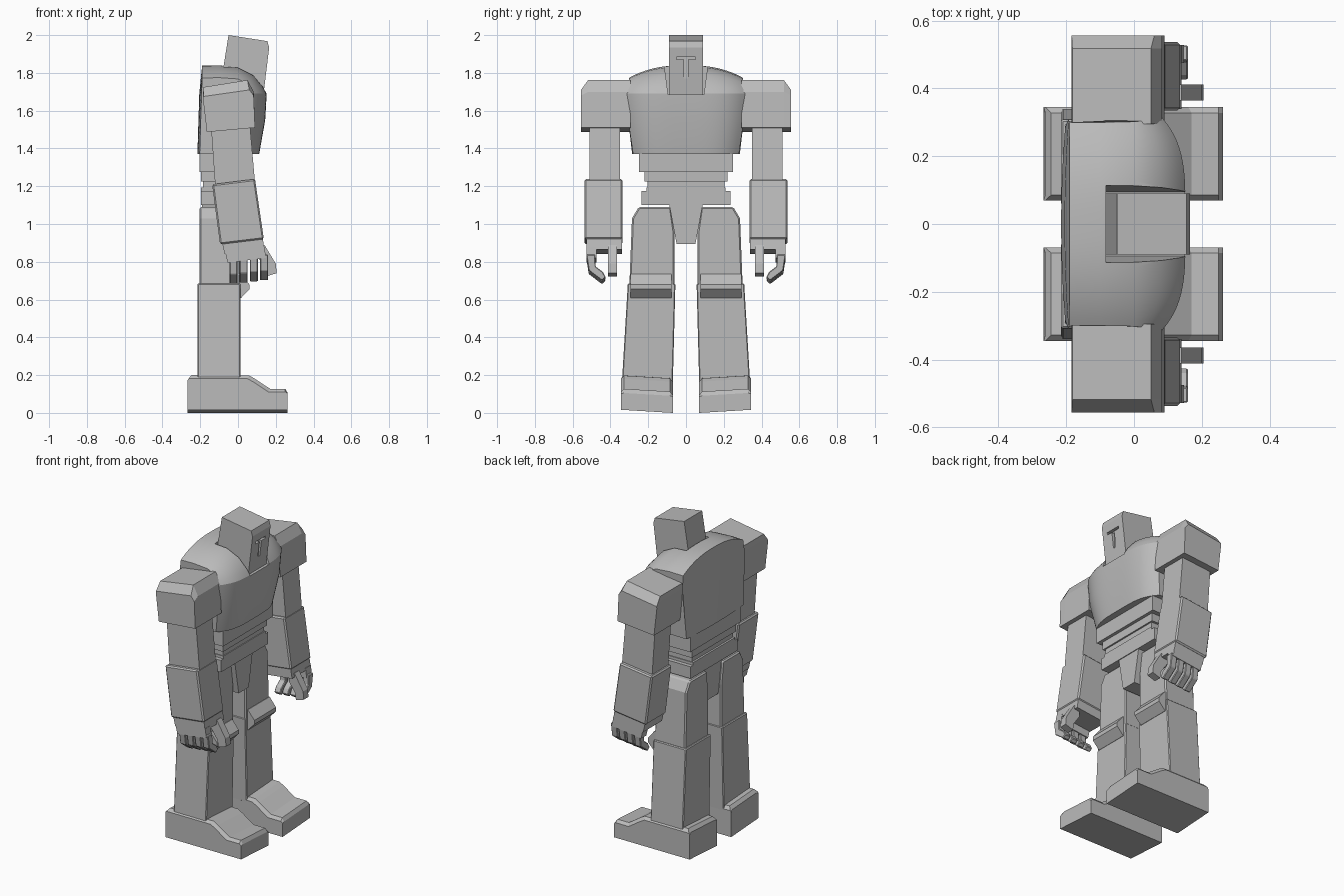
import bpy, bmesh, math

grey = bpy.data.materials.new("plain grey")
grey.diffuse_color = (0.5, 0.5, 0.5, 1)


def loft(name, rings, bevel=0.0):
    """Bridge closed rings of equal length and cap both ends."""
    bm = bmesh.new()
    vs = [[bm.verts.new(p) for p in r] for r in rings]
    n = len(rings[0])
    for a, b in zip(vs, vs[1:]):
        for i in range(n):
            j = (i + 1) % n
            bm.faces.new((a[i], a[j], b[j], b[i]))
    bm.faces.new(vs[0])
    bm.faces.new(vs[-1])
    bmesh.ops.recalc_face_normals(bm, faces=bm.faces)
    me = bpy.data.meshes.new(name)
    bm.to_mesh(me)
    bm.free()
    me.materials.append(grey)
    ob = bpy.data.objects.new(name, me)
    bpy.context.collection.objects.link(ob)
    if bevel:
        m = ob.modifiers.new("bevel", 'BEVEL')
        m.width, m.segments = bevel, 1
        m.limit_method = 'ANGLE'
    return ob


def slab(name, prof, y0, y1, bevel=0.0):
    """Extrude an x-z profile along y."""
    return loft(name, [[(x, y, z) for x, z in prof] for y in (y0, y1)], bevel)


def box(name, x0, x1, y0, y1, z0, z1, bevel=0.0):
    return slab(name, [(x0, z0), (x1, z0), (x1, z1), (x0, z1)], y0, y1, bevel)


def front_slab(name, prof, x0, x1, bevel=0.0):
    """Extrude a y-z profile along x."""
    return loft(name, [[(x, y, z) for y, z in prof] for x in (x0, x1)], bevel)


def cut(ob, cutter):
    cutter.hide_render = True
    cutter.hide_viewport = True
    m = ob.modifiers.new("cut", 'BOOLEAN')
    m.operation, m.object, m.solver = 'DIFFERENCE', cutter, 'EXACT'


# Chest: x-z profile swept across the width, rounded at front and shoulders
rings = []
N = 28
for k in range(N + 1):
    t = -1 + 2 * k / N
    a = abs(t)
    zt = 1.838 - 0.065 * a ** 2.5
    rise = zt - 1.69
    f = 0.152 - 0.07 * a ** 4
    bow = 0.012 * a * a
    prof = [(-0.215 + bow, 1.37, 0.285), (-0.205 + bow, 1.69, 0.312),
            (-0.19, zt, 0.300), (-0.1, zt + 0.002, 0.300), (0.0, zt - 0.005, 0.302),
            (f * 0.53, 1.69 + rise * 0.68, 0.306), (f * 0.87, 1.69 + rise * 0.25, 0.312),
            (f, 1.69, 0.315), (f - 0.008, 1.55, 0.306), (f - 0.04, 1.37, 0.280)]
    rings.append([(x, t * w, z) for x, z, w in prof])
chest = loft("chest", rings)
bpy.context.view_layer.objects.active = chest
chest.select_set(True)
bpy.ops.object.shade_smooth_by_angle(angle=math.radians(30))
collar = front_slab("collar_cutter", [(-0.095, 1.685), (0.095, 1.685),
                                      (0.122, 1.9), (-0.122, 1.9)], -0.083, 0.3)
cut(chest, collar)

# Head with a shallow T-shaped slot on the face
head = slab("head", [(-0.05, 2.0), (0.155, 1.968), (0.165, 1.935),
                     (0.127, 1.62), (-0.095, 1.72)], -0.09, 0.09)
slot = front_slab("face_slot_cutter", [(-0.05, 1.87), (-0.01, 1.87), (-0.01, 1.77), (0.01, 1.77),
                                       (0.01, 1.87), (0.05, 1.87), (0.05, 1.885), (-0.05, 1.885)],
                  0.138, 0.25)
cut(head, slot)

# Stacked waist
box("abdomen", -0.205, 0.07, -0.25, 0.25, 1.275, 1.372)
box("upper_waist", -0.195, 0.05, -0.22, 0.22, 1.225, 1.275)
box("lower_waist", -0.185, 0.04, -0.205, 0.205, 1.18, 1.225)
front_slab("belt", [(-0.235, 1.1), (0.235, 1.1), (0.235, 1.175), (0.21, 1.175), (0.21, 1.192),
                    (-0.21, 1.192), (-0.21, 1.175), (-0.235, 1.175)], -0.197, 0.045)
front_slab("pelvis", [(-0.05, 0.895), (0.05, 0.895), (0.09, 1.11), (-0.09, 1.11)], -0.19, 0.04)

for s, side in ((1, "left"), (-1, "right")):
    def yz(pts):
        return [(s * y, z) for y, z in pts]

    # Leg: thigh, shin, knee pad
    front_slab(side + "_thigh", yz([(0.06, 0.67), (0.30, 0.67), (0.286, 1.03),
                                    (0.25, 1.09), (0.08, 1.09), (0.06, 0.95)]),
               -0.203, 0.012, 0.008)
    front_slab(side + "_shin", yz([(0.07, 0.15), (0.34, 0.15), (0.308, 0.685), (0.056, 0.685)]),
               -0.215, 0.013, 0.005)
    slab(side + "_knee_pad", [(-0.02, 0.735), (0.015, 0.735), (0.06, 0.68), (0.06, 0.655),
                              (0.015, 0.607), (-0.02, 0.607)], s * 0.078, s * 0.295)

    # Foot: stepped profile with narrower top edge
    foot = [(-0.267, 0.0), (-0.262, 0.165), (-0.245, 0.185), (0.06, 0.182),
            (0.09, 0.165), (0.17, 0.112), (0.25, 0.112), (0.263, 0.09), (0.263, 0.0)]
    low = [(-0.267, 0.0), (-0.267, 0.155), (-0.262, 0.165), (0.05, 0.165),
           (0.08, 0.148), (0.16, 0.095), (0.25, 0.095), (0.263, 0.085), (0.263, 0.0)]
    loft(side + "_foot", [[(x, s * y, z + (y - 0.07) * 0.06) for x, z in p]
                          for y, p in ((0.07, low), (0.085, foot), (0.328, foot), (0.345, low))])

    # Shoulder block, chamfered on the outer and front top edges
    sh = [(-0.185, 1.69), (-0.182, 1.725), (0.05, 1.762), (0.083, 1.70),
          (0.09, 1.51), (-0.165, 1.487)]
    outer = [(-0.185, 1.66), (-0.184, 1.675), (0.06, 1.71), (0.083, 1.68),
             (0.09, 1.51), (-0.165, 1.487)]
    loft(side + "_shoulder", [[(x, s * y, z) for x, z in p]
                              for y, p in ((0.295, sh), (0.518, sh), (0.556, outer))])

    # Arm
    slab(side + "_upper_arm", [(-0.145, 1.55), (0.06, 1.56), (0.09, 1.22), (-0.12, 1.19)],
         s * 0.35, s * 0.512)
    slab(side + "_forearm", [(-0.137, 1.21), (0.09, 1.238), (0.137, 0.92), (-0.095, 0.892)],
         s * 0.335, s * 0.537, 0.008)

    # Hand: wrist, knuckle plate, curled fingers and thumb
    slab(side + "_wrist", [(-0.085, 0.905), (0.13, 0.93), (0.14, 0.865), (-0.07, 0.84)],
         s * 0.34, s * 0.528)
    slab(side + "_knuckles", [(-0.07, 0.86), (0.14, 0.88), (0.148, 0.82), (-0.055, 0.795)],
         s * 0.475, s * 0.528)
    for i in range(4):
        x, dz = -0.045 + i * 0.054, i * 0.006
        pts = [(0.528, 0.82), (0.515, 0.735), (0.445, 0.682), (0.425, 0.70),
               (0.44, 0.728), (0.478, 0.757), (0.482, 0.82)]
        front_slab(f"{side}_finger_{i + 1}", yz([(y, z + dz) for y, z in pts]),
                   x, x + 0.042, 0.004)
    slab(side + "_thumb", [(0.10, 0.88), (0.14, 0.89), (0.20, 0.79), (0.205, 0.74),
                           (0.15, 0.722), (0.145, 0.765), (0.10, 0.83)], s * 0.365, s * 0.412)
